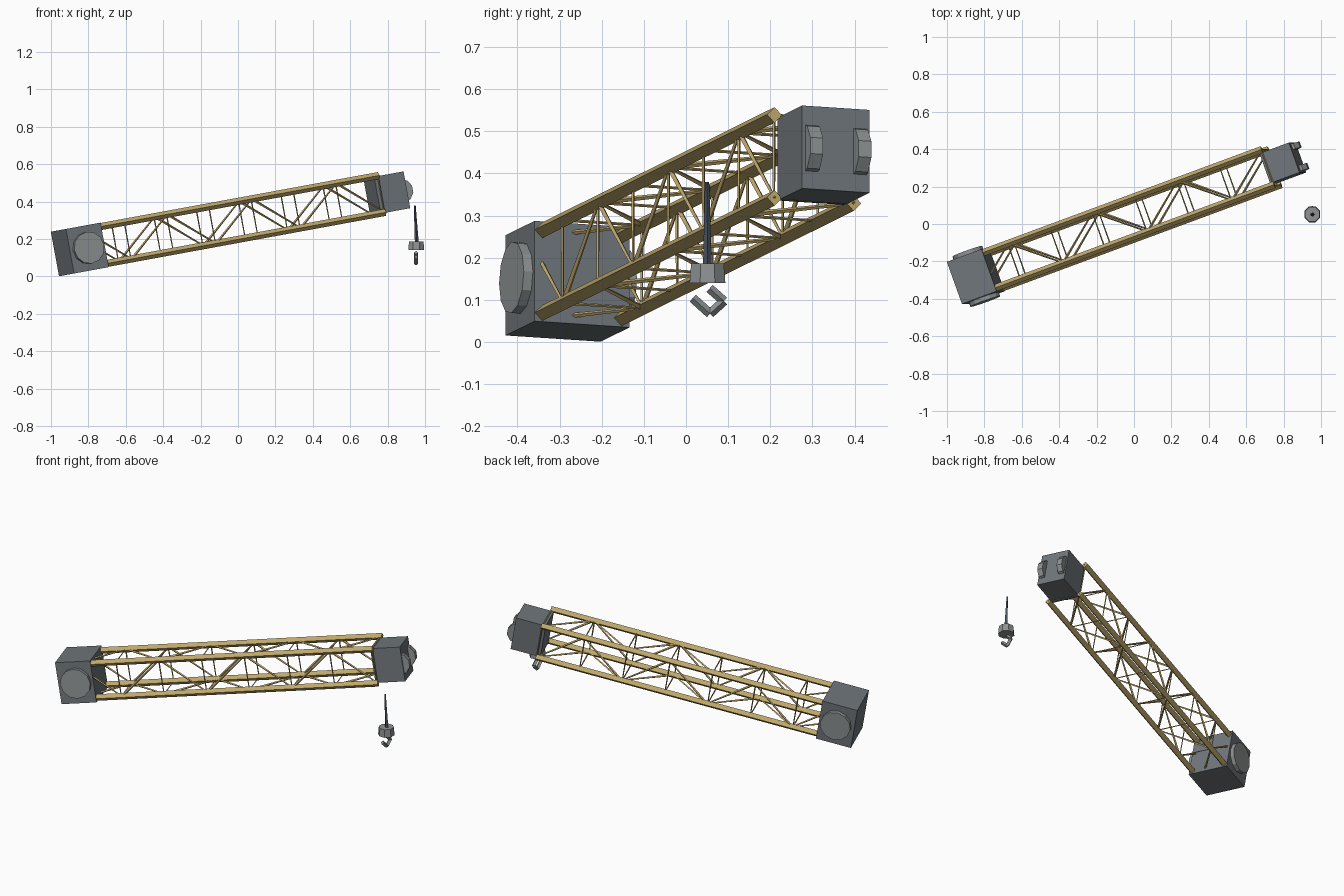
import bpy, bmesh, math
from mathutils import Vector, Matrix

if "Cube" in bpy.data.objects:
    bpy.data.objects.remove(bpy.data.objects["Cube"])

# Boom frame: yawed 20 deg then pitched up, origin at the base housing centre
M = (Matrix.Translation((-.846, -.281, .144))
     @ Matrix.Rotation(math.radians(-10.4), 4, 'Y')
     @ Matrix.Rotation(math.radians(20), 4, 'Z'))
I = Matrix.Identity(4)


def material(name, col):
    m = bpy.data.materials.new(name)
    m.diffuse_color = (*col, 1)
    m.use_nodes = True
    m.node_tree.nodes["Principled BSDF"].inputs["Base Color"].default_value = m.diffuse_color
    return m


TAN = material("tan_paint", (.52, .39, .15))
SLATE = material("slate_metal", (.16, .18, .195))
GREY = material("grey_metal", (.27, .29, .29))
DARK = material("cable_steel", (.07, .09, .12))


def finish(name, bm, mat, frame):
    bmesh.ops.recalc_face_normals(bm, faces=bm.faces)
    me = bpy.data.meshes.new(name)
    bm.to_mesh(me)
    bm.free()
    me.materials.append(mat)
    ob = bpy.data.objects.new(name, me)
    ob.matrix_world = frame
    bpy.context.collection.objects.link(ob)


def bar(bm, p, q, r, n=4, r2=None, turn=0):
    """n-sided rod from p to q, optionally tapered."""
    p, q = Vector(p), Vector(q)
    d = (q - p).normalized()
    u = Vector((0, 0, 1)) if abs(d.z) < .9 else Vector((1, 0, 0))
    u = (u - d * u.dot(d)).normalized()
    v = d.cross(u)
    rings = []
    for c, rad in ((p, r), (q, r if r2 is None else r2)):
        rings.append([bm.verts.new(c + rad * (math.cos(a) * u + math.sin(a) * v))
                      for a in (turn + math.tau * i / n for i in range(n))])
    a, b = rings
    for i in range(n):
        j = (i + 1) % n
        bm.faces.new((a[i], a[j], b[j], b[i]))
    bm.faces.new(a[::-1])
    bm.faces.new(b)


def box(name, centre, size, mat):
    bm = bmesh.new()
    bmesh.ops.create_cube(bm, size=1, matrix=Matrix.Translation(centre)
                          @ Matrix.Diagonal((*size, 1)))
    finish(name, bm, mat, M)


def rod(name, p, q, r, n, mat, frame=M, r2=None, turn=0):
    bm = bmesh.new()
    bar(bm, p, q, r, n, r2, turn)
    finish(name, bm, mat, frame)


# Housings at both ends of the boom
box("base_housing", (0, 0, 0), (.2, .24, .242), SLATE)
box("head_housing", (1.776, 0, -.002), (.17, .17, .2), SLATE)

# Pivot discs on the base, sheaves on the head
for s, side in ((-1, "front"), (1, "back")):
    rod("pivot_disc_" + side, (.003, s * .1, 0), (.003, s * .143, 0), .086, 12, GREY)
    rod("sheave_" + side, (1.837, s * .045, -.004), (1.837, s * .077, -.004), .063, 10, GREY)

# Four main chords
END, BAYS, H = 1.711, 7, .1
corners = [(-H, -H), (H, -H), (H, H), (-H, H)]
bm = bmesh.new()
for y, z in corners:
    bar(bm, (.05, y, z), (END, y, z), .019)
finish("boom_chords", bm, TAN, M)

# Lacing: thin frames at every node and tapered alternating diagonals
bm = bmesh.new()
faces = [((-H, H), (-H, -H)), ((H, H), (H, -H)),
         ((-H, H), (H, H)), ((-H, -H), (H, -H))]
for i in range(BAYS):
    x0, x1 = END * i / BAYS, END * (i + 1) / BAYS
    for a, b in faces:
        bar(bm, (x1 - .004, *a), (x1 - .004, *b), .004, 4, .003)
        if i % 2:
            a, b = b, a
        bar(bm, (x0, *a), (x1, *b), .007, 4, .004)
finish("boom_lacing", bm, TAN, M)

# Hoist cable and hook block hang vertically
rod("hoist_cable", (.957, .051, .16), (.945, .05, .38), .011, 4, DARK, I, .005)
rod("hook_block", (.953, .051, .14), (.953, .051, .186), .046, 8, GREY, I,
    r2=.042, turn=math.pi / 8)

# Angular open hook swept through a few points
bm = bmesh.new()
pts = [(.056, .127), (.09, .097), (.057, .067), (.016, .104)]
for (y0, z0), (y1, z1) in zip(pts, pts[1:]):
    bar(bm, (.952, y0, z0), (.952, y1, z1), .011)
finish("hook", bm, GREY, I)
